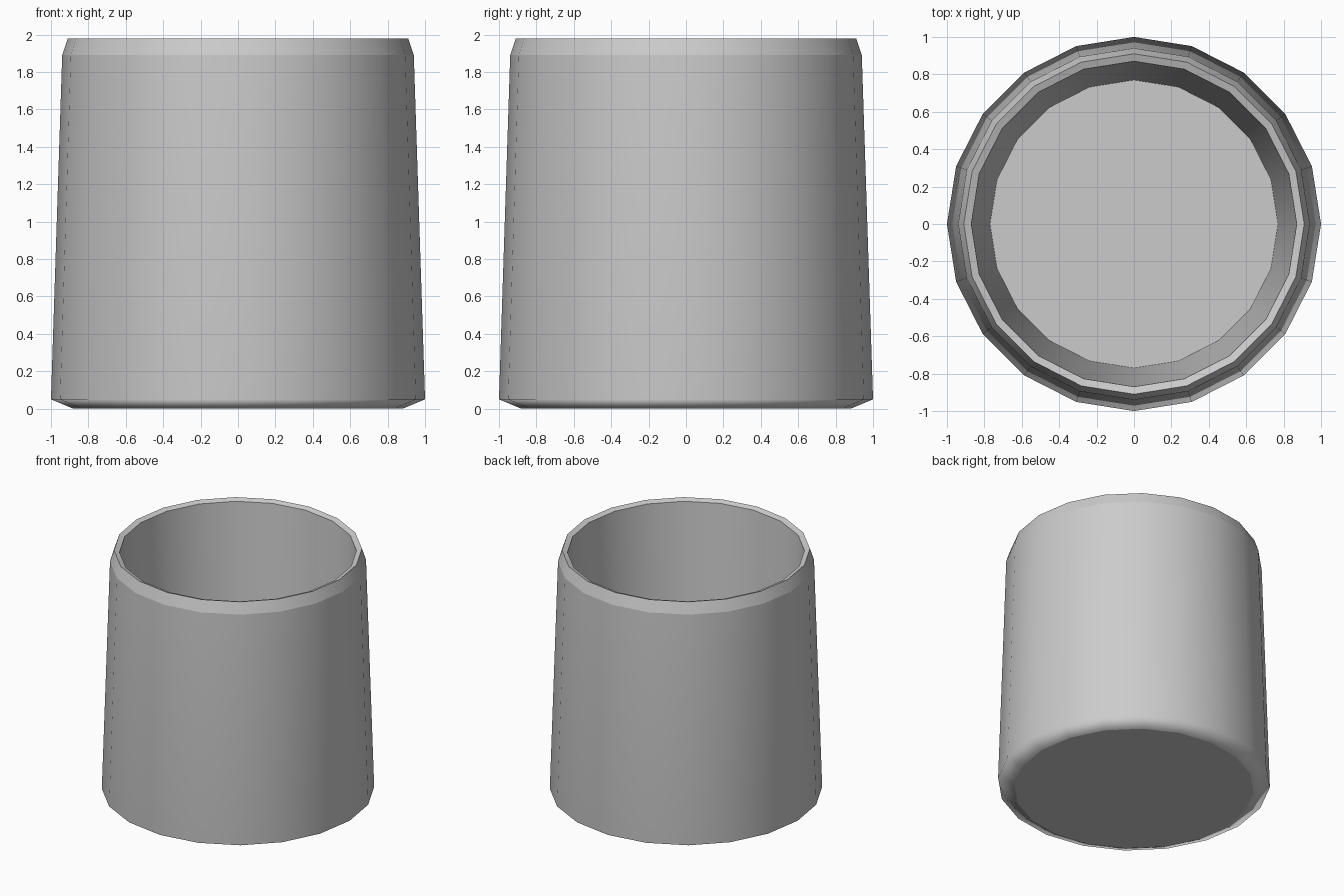
import bpy, bmesh, math

if "Cube" in bpy.data.objects:
    bpy.data.objects.remove(bpy.data.objects["Cube"])

SIDES = 20

# profile (radius, height, sharp ring): outside base -> rim -> inside floor
PROFILE = [
    (0.88, 0.00, True),
    (1.00, 0.05, False),
    (0.94, 1.89, True),
    (0.91, 1.98, True),
    (0.87, 1.965, True),
    (0.77, 0.08, True),
]

bm = bmesh.new()

# rings of the turned profile
rings = []
for r, z, sharp in PROFILE:
    rings.append([bm.verts.new((r * math.cos(a), r * math.sin(a), z))
                  for a in (2 * math.pi * i / SIDES for i in range(SIDES))])

# walls between rings
for low, high in zip(rings, rings[1:]):
    for i in range(SIDES):
        j = (i + 1) % SIDES
        bm.faces.new((low[i], low[j], high[j], high[i]))

# underside and inside floor
bm.faces.new(rings[0][::-1])
bm.faces.new(rings[-1])

# smooth body with crisp rim and base edges
for f in bm.faces:
    f.smooth = True
for ring, (r, z, sharp) in zip(rings, PROFILE):
    if sharp:
        for i in range(SIDES):
            bm.edges.get((ring[i], ring[(i + 1) % SIDES])).smooth = False

mesh = bpy.data.meshes.new("cup")
bm.to_mesh(mesh)
bm.free()
cup = bpy.data.objects.new("cup", mesh)
bpy.context.collection.objects.link(cup)

# wall shading stays straight above the base bevel
weighted = cup.modifiers.new("weighted_normals", 'WEIGHTED_NORMAL')
weighted.keep_sharp = True
